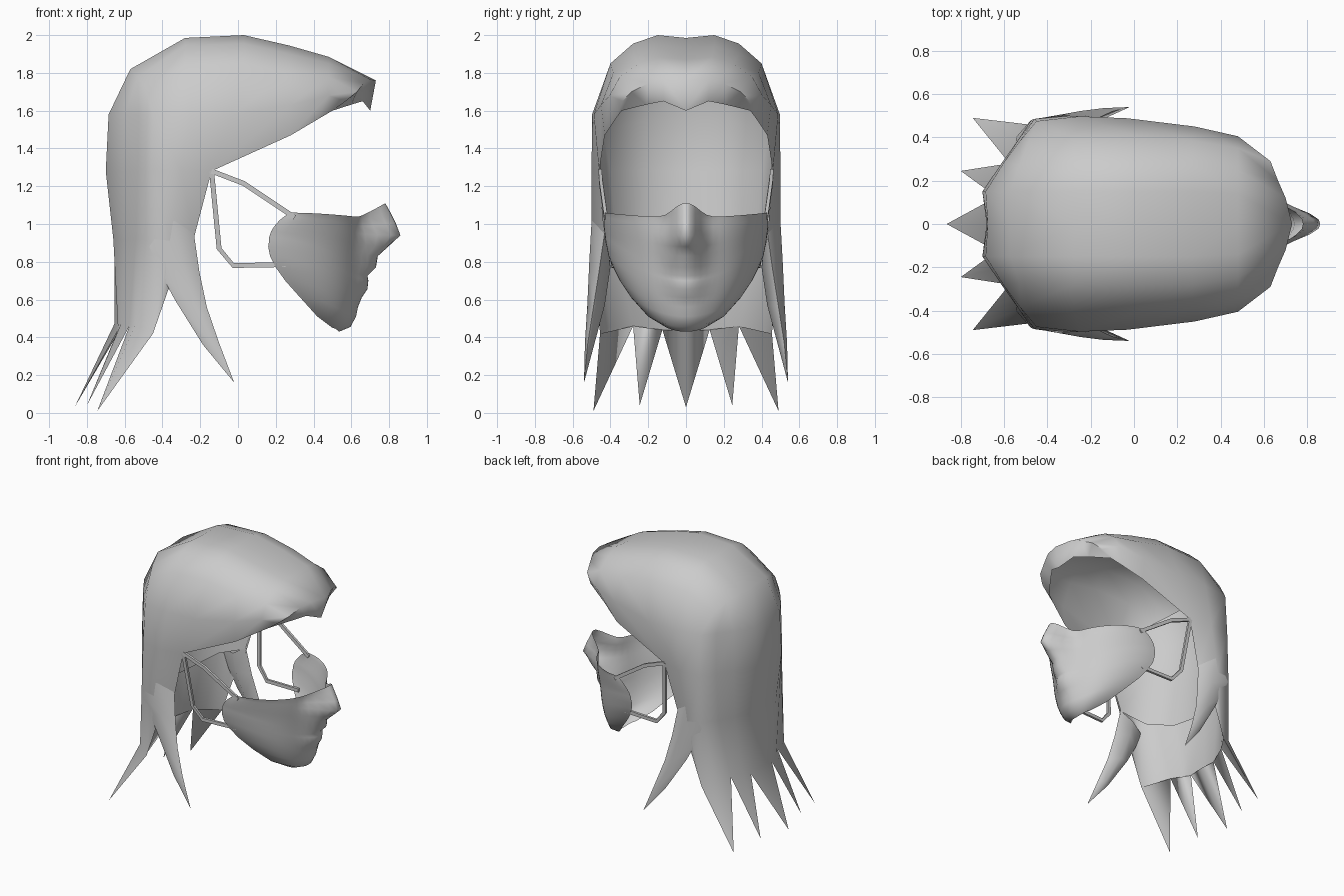
import bpy, bmesh, math
from mathutils import Vector

grey = bpy.data.materials.new("soft_grey")
grey.diffuse_color = (0.6, 0.6, 0.6, 1)


def finish(name, bm, outward, angle=60):
    """Weld, mirror across y = 0, orient and smooth a half mesh."""
    geom = bm.verts[:] + bm.edges[:] + bm.faces[:]
    dup = bmesh.ops.duplicate(bm, geom=geom)["geom"]
    for v in [g for g in dup if isinstance(g, bmesh.types.BMVert)]:
        v.co.y = -v.co.y
    bmesh.ops.reverse_faces(bm, faces=[g for g in dup if isinstance(g, bmesh.types.BMFace)])
    bmesh.ops.remove_doubles(bm, verts=bm.verts, dist=0.002)
    bmesh.ops.recalc_face_normals(bm, faces=bm.faces)
    if outward:
        c = Vector(outward)
        if sum((f.calc_center_median() - c).dot(f.normal) * f.calc_area() for f in bm.faces) < 0:
            bmesh.ops.reverse_faces(bm, faces=bm.faces)
    me = bpy.data.meshes.new(name)
    bm.to_mesh(me)
    bm.free()
    ob = bpy.data.objects.new(name, me)
    bpy.context.collection.objects.link(ob)
    me.materials.append(grey)
    bpy.context.view_layer.objects.active = ob
    ob.select_set(True)
    bpy.ops.object.shade_smooth_by_angle(angle=math.radians(angle))
    ob.select_set(False)
    return ob


def face(bm, pts):
    """Face from points, skipping repeated corners."""
    u = []
    for p in pts:
        if p not in u:
            u.append(p)
    if len(u) > 2:
        bm.faces.new([bm.verts.new(p) for p in u])


def grid(bm, rows):
    for a, b in zip(rows, rows[1:]):
        for i in range(min(len(a), len(b)) - 1):
            face(bm, [a[i], a[i + 1], b[i + 1], b[i]])


def level(z, xy):
    return [(x, y, z) for x, y in xy]


# Hair: crown and fringe ribs, each from the parting to the lower edge
middle = [(.03, 0, 1.985), (.03, .15, 2), (.03, .28, 1.955), (.03, .4, 1.85),
          (-.03, .488, 1.58), (-.14, .46, 1.28)]
rib_a = [(.27, 0, 1.93), (.27, .15, 1.945), (.27, .28, 1.9), (.27, .385, 1.8),
         (.28, .45, 1.63), (.28, .43, 1.47)]
rib_b = [(.48, 0, 1.87), (.48, .14, 1.885), (.48, .25, 1.85), (.48, .35, 1.78),
         (.48, .405, 1.68), (.42, .375, 1.553)]
brow = [(.73, 0, 1.76), (.70, .12, 1.765), (.665, .2, 1.745), (.63, .29, 1.7),
        (.57, .335, 1.65), (.5, .34, 1.6)]
rim = [(.70, 0, 1.6), (.66, .12, 1.65), (.6, .21, 1.632)] + [(.5, .34, 1.6)] * 3
back_a = [(-.28, 0, 1.975), (-.28, .15, 1.985), (-.28, .28, 1.945), (-.28, .395, 1.84),
          (-.25, .497, 1.58)]
back_b = [(-.57, 0, 1.81), (-.57, .15, 1.82), (-.53, .27, 1.78), (-.49, .37, 1.72),
          (-.45, .475, 1.58)]

# Hair: levels from the back centre round to the front edge
l1 = level(1.58, [(-.675, 0), (-.685, .15), (-.6, .285), (-.525, .385), (-.45, .475),
                  (-.25, .497), (-.03, .488)])
l2 = level(1.28, [(-.68, 0), (-.70, .15), (-.605, .29), (-.53, .395), (-.46, .485),
                  (-.3, .5), (-.14, .46)])
l3 = level(.92, [(-.655, 0), (-.66, .14), (-.6, .27), (-.54, .38), (-.475, .48),
                 (-.36, .5), (-.235, .43)])
hem = [(-.655, 0, .47), (-.635, .125, .44), (-.62, .2, .47), (-.575, .28, .46),
       (-.545, .4, .46), (-.45, .455, .42), (-.37, .46, .65)]
bm = bmesh.new()
grid(bm, [rim, brow, rib_b, rib_a, middle])
grid(bm, [middle[:5], back_a, back_b, l1[:5]])
grid(bm, [l1, l2, l3, hem])

# Pointed tips along the back hem
for tip, i, j, k in (((-.865, 0, .03), 0, 0, 1), ((-.8, .245, .04), 1, 2, 3),
                     ((-.745, .49, .01), 3, 4, 5)):
    face(bm, [hem[i], hem[j], tip])
    face(bm, [hem[j], hem[k], tip])
finish("hair", bm, (-.1, 0, 1.2), 80)

# Inner faces of the tips
bm = bmesh.new()
face(bm, [(-.625, 0, .44), hem[1], (-.865, 0, .03)])
face(bm, [hem[1], hem[3], (-.8, .245, .04)])
face(bm, [hem[3], hem[5], (-.745, .49, .01)])
finish("tip_backs", bm, (-1.5, 0, 1), 30)

# Side locks sweeping forward
bm = bmesh.new()
upper = [(-.47, .482, .88), (-.35, .498, 1.05), (-.235, .43, .96), (-.33, .41, .9)]
centre = [(-.41, .47, .74), (-.30, .512, .8), (-.205, .46, .75), (-.3, .4, .77)]
lower = [(-.335, .475, .6), (-.245, .522, .58), (-.165, .49, .56), (-.24, .43, .57)]
low = [(-.185, .51, .36), (-.14, .535, .37), (-.1, .52, .37), (-.14, .485, .365)]
tip = [(-.02, .54, .16)] * 5
grid(bm, [r + r[:1] for r in (upper, centre, lower, low)] + [tip])
finish("side_locks", bm, None, 80)

# Lining inside the hair down to the nape
bm = bmesh.new()
grid(bm, [
    [(-.56, 0, 1.79), (-.54, .17, 1.77), (-.40, .43, 1.67), (-.14, .455, 1.28)],
    [(-.63, 0, 1.55), (-.59, .2, 1.55), (-.43, .44, 1.5), (-.14, .455, 1.28)],
    level(1.28, [(-.6, 0), (-.57, .18), (-.43, .4), (-.14, .455)]),
    [(-.55, 0, .82), (-.52, .18, .83), (-.42, .37, .89), (-.235, .425, .95)]])
lining = finish("inner_lining", bm, (-.1, 0, 1.3), 80)
lining.data.flip_normals()

# Half mask rows: centre x, z | edge x, y, z | bump size, bump half width
rows = [
    (.535, .43, .50, .10, .45, 0, .1), (.595, .455, .42, .20, .51, 0, .1),
    (.605, .51, .33, .29, .61, .02, .1), (.62, .56, .25, .35, .70, .015, .1),
    (.63, .61, .20, .385, .77, .025, .1), (.635, .655, .17, .41, .83, .05, .1),
    (.64, .70, .16, .42, .88, .05, .1), (.64, .725, .163, .425, .90, .045, .1),
    (.645, .77, .165, .428, .93, .085, .1), (.65, .83, .175, .432, .96, .09, .095),
    (.655, .88, .19, .435, .985, .14, .1), (.66, .94, .22, .435, 1.02, .20, .085),
    (.66, .98, .245, .433, 1.04, .175, .078), (.66, 1.015, .265, .43, 1.05, .145, .075),
    (.66, 1.035, .28, .43, 1.06, .12, .085)]
N = 18
pts = []
for n, (xc, zc, xe, ye, ze, bump, width) in enumerate(rows):
    line = []
    for i in range(N + 1):
        t = (i / N) ** 1.2 * math.pi / 2
        y = ye * math.sin(t)
        g = math.exp(-(y / width) ** 2.4)
        lift = .075 * g * max(0, (n - 11) / 3)
        x = xe + (xc - xe) * math.cos(t) ** 1.15 + bump * g
        line.append((x, y, zc + (ze - zc) * math.sin(t) ** 2 + lift))
    pts.append(line)
bm = bmesh.new()
grid(bm, pts)
finish("half_mask", bm, (.2, 0, .8), 120)

# Straps between the mask and the temples, square in section
bm = bmesh.new()
R = .013
for path in ([(-.14, .455, 1.28), (.03, .45, 1.215), (.3, .425, 1.035)],
             [(-.14, .455, 1.28), (-.10, .40, .87), (-.025, .385, .78), (.25, .375, .785)]):
    rings = []
    for i, p in enumerate(path):
        p = Vector(p)
        d = (Vector(path[min(i + 1, len(path) - 1)]) - Vector(path[max(i - 1, 0)])).normalized()
        side = d.cross(Vector((0, 1, 0))).normalized() * R
        out = Vector((0, R * .7, 0))
        ring = [tuple(p + side + out), tuple(p - side + out),
                tuple(p - side - out), tuple(p + side - out)]
        rings.append(ring + ring[:1])
    grid(bm, rings)
    face(bm, rings[0][:4])
    face(bm, rings[-1][:4])
finish("straps", bm, None, 30)
